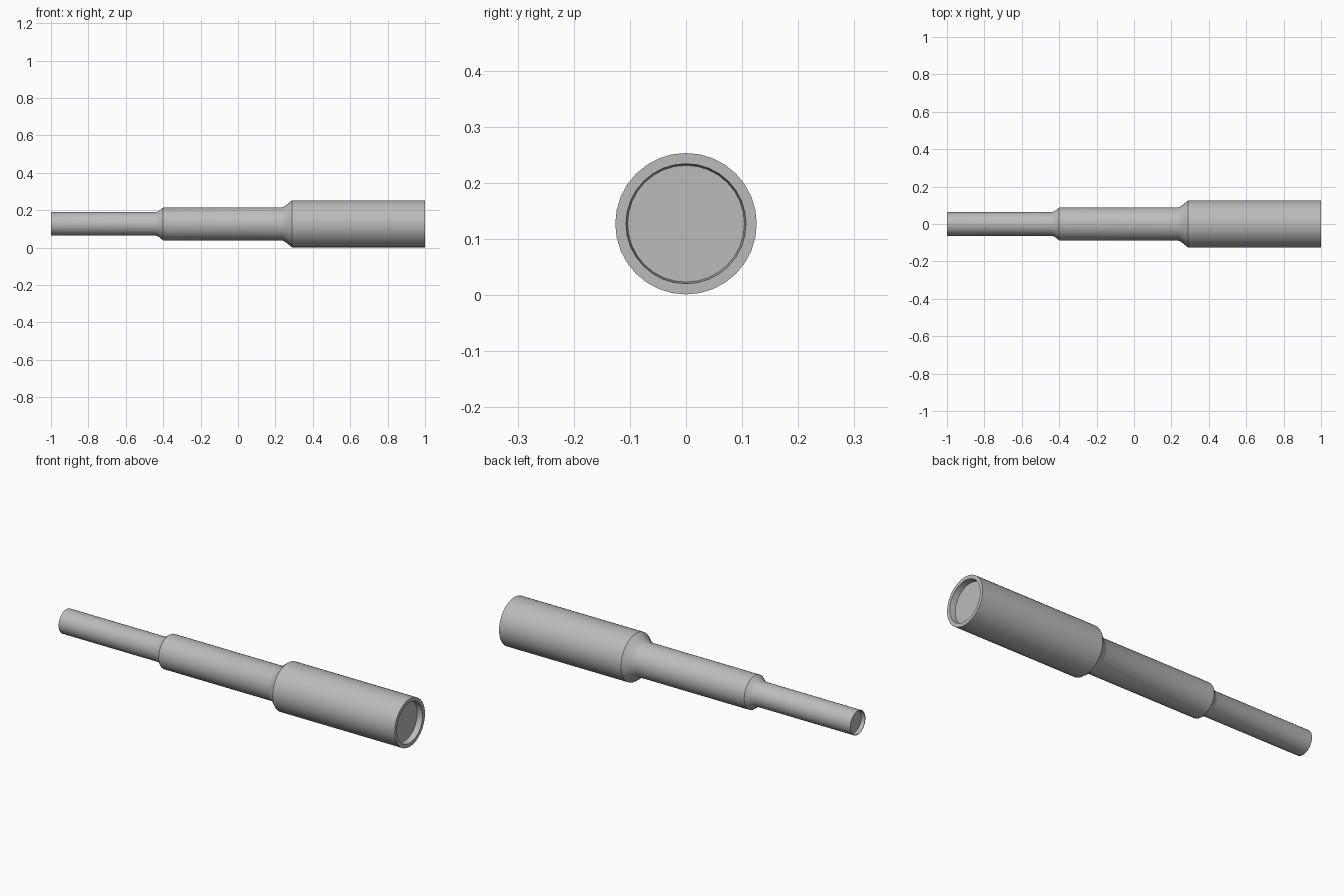
import bpy, bmesh, math

cube = bpy.data.objects.get("Cube")
if cube:
    bpy.data.objects.remove(cube, do_unlink=True)

SIDES = 32
AXIS_Z = 0.127

grey = bpy.data.materials.new("light_grey")
grey.use_nodes = True
colour = (0.5, 0.5, 0.5, 1)
grey.diffuse_color = colour
grey.node_tree.nodes["Principled BSDF"].inputs["Base Color"].default_value = colour


def lathe(name, profile):
    """Spin (x, radius) points round the long axis and cap both ends."""
    bm = bmesh.new()
    rings = []
    for x, r in profile:
        rings.append([bm.verts.new((x, r * math.sin(a), AXIS_Z + r * math.cos(a)))
                      for a in (2 * math.pi * i / SIDES for i in range(SIDES))])
    for a, b in zip(rings, rings[1:]):
        for i in range(SIDES):
            j = (i + 1) % SIDES
            bm.faces.new((a[i], a[j], b[j], b[i]))
    bm.faces.new(rings[0])
    bm.faces.new(rings[-1])
    bmesh.ops.recalc_face_normals(bm, faces=bm.faces)
    mesh = bpy.data.meshes.new(name)
    bm.to_mesh(mesh)
    bm.free()
    mesh.materials.append(grey)
    obj = bpy.data.objects.new(name, mesh)
    bpy.context.collection.objects.link(obj)
    return obj


# Stepped tube: recessed thin end, two sloped shoulders, recessed wide end
tube = lathe("stepped_tube", [
    (-0.98, 0.058), (-1.0, 0.060), (-1.0, 0.063),
    (-0.44, 0.063), (-0.425, 0.068), (-0.40, 0.088),
    (0.235, 0.088), (0.25, 0.094), (0.29, 0.126),
    (1.0, 0.126), (1.0, 0.107), (0.97, 0.104)])

# Smooth barrel with crisp shoulders and rims
bpy.ops.object.select_all(action="DESELECT")
tube.select_set(True)
bpy.context.view_layer.objects.active = tube
bpy.ops.object.shade_smooth_by_angle(angle=math.radians(25))
